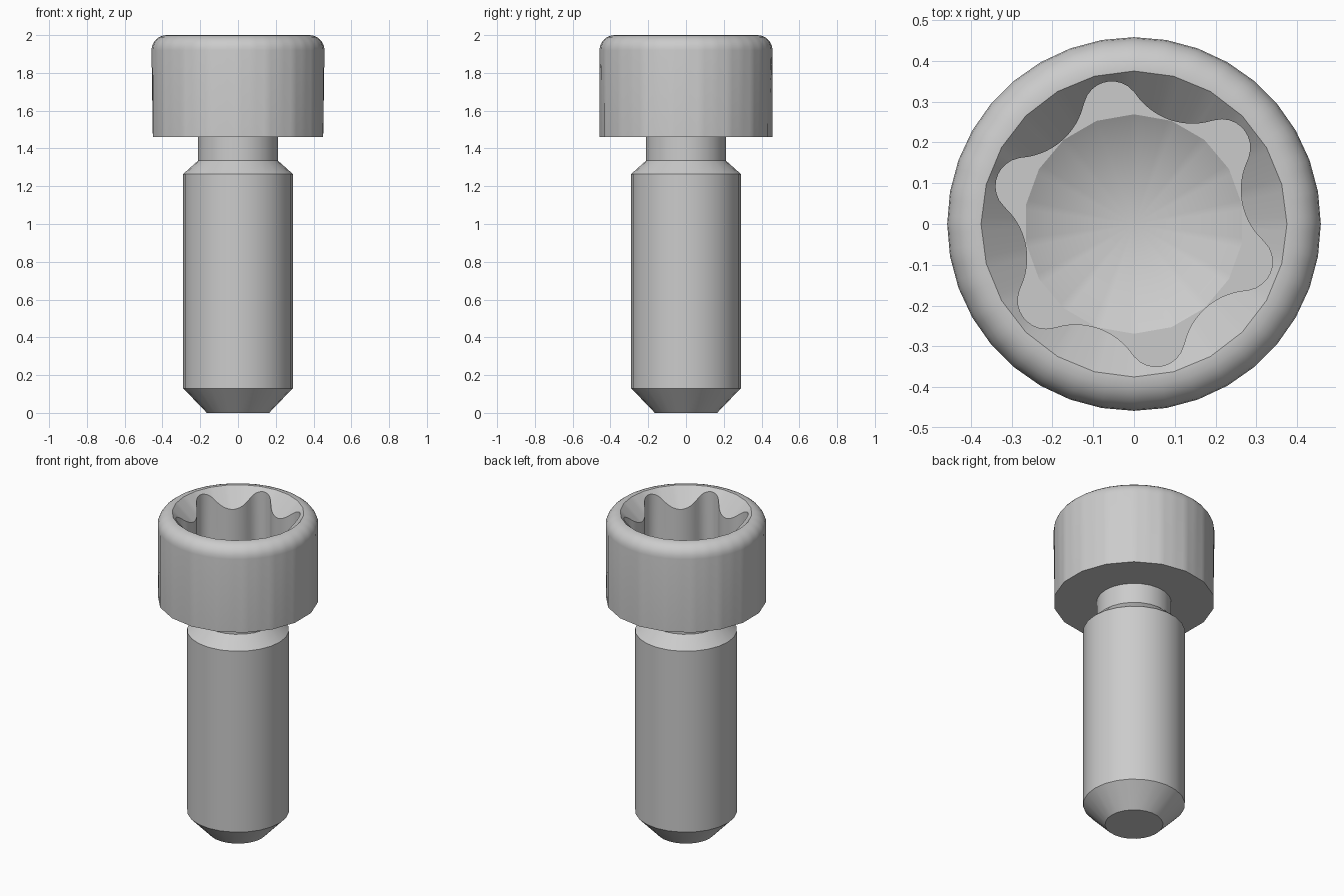
import bpy, bmesh
from math import sin, cos, pi, radians, sqrt

cube = bpy.data.objects.get("Cube")
if cube:
    bpy.data.objects.remove(cube, do_unlink=True)

steel = bpy.data.materials.new("grey steel")
steel.use_nodes = True
steel.diffuse_color = (0.6, 0.6, 0.6, 1)
steel.node_tree.nodes["Principled BSDF"].inputs["Base Color"].default_value = (0.6, 0.6, 0.6, 1)


def polygon(r, sides):
    """Radius of a regular polygon at any angle, with a corner at +y."""
    half = pi / sides
    return lambda a: r * cos(half) / cos((a - pi / 2) % (2 * half) - half)


def lathe(name, rings, count, start_tip=None, end_tip=None):
    """Bridge rings of (radius function, height function), optionally closed to points."""
    bm = bmesh.new()
    loops = []
    for radius, height in rings:
        loop = []
        for i in range(count):
            a = 2 * pi * i / count + pi / 2
            r = radius(a)
            z = height(a) if callable(height) else height
            loop.append(bm.verts.new((r * cos(a), r * sin(a), z)))
        loops.append(loop)
    for low, high in zip(loops, loops[1:]):
        for i in range(count):
            j = (i + 1) % count
            bm.faces.new((low[i], low[j], high[j], high[i]))
    if start_tip is not None:
        bm.faces.new(list(reversed(loops[0])))
    if end_tip is not None:
        tip = bm.verts.new((0, 0, end_tip))
        for i in range(count):
            bm.faces.new((loops[-1][i], loops[-1][(i + 1) % count], tip))
    mesh = bpy.data.meshes.new(name)
    bm.to_mesh(mesh)
    bm.free()
    mesh.materials.append(steel)
    obj = bpy.data.objects.new(name, mesh)
    bpy.context.collection.objects.link(obj)
    bpy.ops.object.select_all(action='DESELECT')
    obj.select_set(True)
    bpy.context.view_layer.objects.active = obj
    bpy.ops.object.shade_smooth_by_angle(angle=radians(30))
    return obj


# Shank: chamfered tip, plain body, tapered shoulder and neck
shank = [(0.165, 0), (0.29, 0.13), (0.29, 1.265), (0.212, 1.335), (0.212, 1.46)]
lathe("shank", [(polygon(r, 24), z) for r, z in shank], 24, start_tip=0)

# Six-lobed socket outline: tip arcs tangent to wider valley arcs
TIP_R, TIP_D = 0.07, 0.285
VALLEY_R, VALLEY_D = 0.17, 0.44
TURN = radians(101)


def lobes(a):
    t = abs((a - TURN + pi / 6) % (pi / 3) - pi / 6)
    if t < radians(11.6):
        return TIP_D * cos(t) + sqrt(TIP_R ** 2 - (TIP_D * sin(t)) ** 2)
    u = pi / 6 - t
    return VALLEY_D * cos(u) - sqrt(VALLEY_R ** 2 - (VALLEY_D * sin(u)) ** 2)


# Head: flat underside, straight side, rounded rim, countersunk socket, drilled floor
HEAD_R, FILLET, MOUTH_R, FLOOR = 0.458, 0.08, 0.375, 1.66
head = [(polygon(0.21, 24), 1.46), (polygon(HEAD_R, 18), 1.46)]
for k in range(7):
    b = pi / 2 * k / 6
    head.append((polygon(HEAD_R - FILLET * (1 - cos(b)), 36), 2 - FILLET * (1 - sin(b))))
head += [(polygon(MOUTH_R, 24), 2),
         (lobes, lambda a: 2 - (MOUTH_R - lobes(a))),
         (lobes, FLOOR),
         (polygon(0.269, 18), FLOOR)]
lathe("socket_head", head, 144, end_tip=FLOOR - 0.155)
